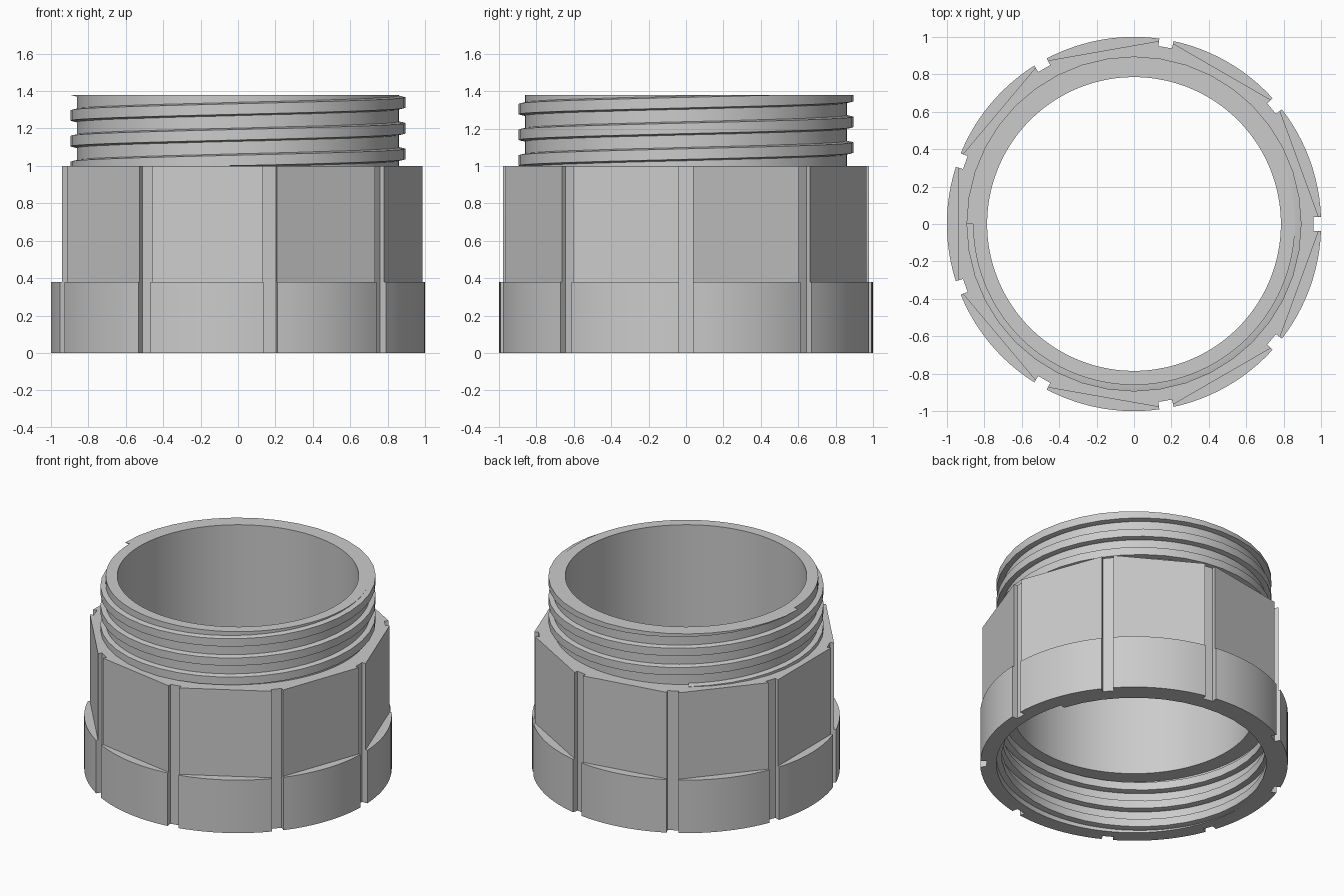
import bpy, bmesh
from math import cos, sin, radians, pi, tau

cube = bpy.data.objects.get("Cube")
if cube:
    bpy.data.objects.remove(cube, do_unlink=True)

grey = bpy.data.materials.new("plain grey")
grey.use_nodes = True
colour = (0.6, 0.6, 0.6, 1)
grey.diffuse_color = colour
grey.node_tree.nodes["Principled BSDF"].inputs["Base Color"].default_value = colour

SECTORS = 9
BASE_Z, BODY_Z, TOP_Z = 0.38, 1.0, 1.38
BORE, NECK, SOCKET = 0.785, 0.86, 0.895
PITCH = 0.1375


def finish(bm, name):
    bmesh.ops.remove_doubles(bm, verts=bm.verts, dist=1e-5)
    bmesh.ops.recalc_face_normals(bm, faces=bm.faces)
    mesh = bpy.data.meshes.new(name)
    bm.to_mesh(mesh)
    bm.free()
    mesh.materials.append(grey)
    obj = bpy.data.objects.new(name, mesh)
    bpy.context.collection.objects.link(obj)
    bpy.ops.object.select_all(action='DESELECT')
    obj.select_set(True)
    bpy.context.view_layer.objects.active = obj
    bpy.ops.object.shade_smooth_by_angle(angle=radians(25))


# Angles round the body: each sector has a groove floor, then the outer face
step = tau / SECTORS
groove = radians(2.2)
stations = []
for s in range(SECTORS):
    a = s * step
    stations += [(a - groove, True), (a + groove, True)]
    n = 12
    span = step - 2 * groove
    stations += [(a + groove + span * i / n, False) for i in range(n + 1)]


def round_wall(a, in_groove):
    return 0.96 if in_groove else 1.0


def flat_wall(a, in_groove):
    off_middle = a % step - step / 2
    return 0.96 if in_groove else 0.94 / cos(off_middle)


def circle(r):
    return lambda a, in_groove: r


# Sleeve: collar, nine-sided body, neck, bore and wider socket in one closed loft
rings = [(round_wall, 0), (round_wall, BASE_Z), (flat_wall, BASE_Z), (flat_wall, BODY_Z),
         (circle(NECK), BODY_Z), (circle(NECK), TOP_Z), (circle(BORE), TOP_Z),
         (circle(BORE), BASE_Z), (circle(SOCKET), BASE_Z), (circle(SOCKET), 0)]
bm = bmesh.new()
loops = []
for wall, z in rings:
    loops.append([bm.verts.new((wall(a, g) * cos(a), wall(a, g) * sin(a), z))
                  for a, g in stations])
for k, lower in enumerate(loops):
    upper = loops[(k + 1) % len(loops)]
    for i in range(len(stations)):
        j = (i + 1) % len(stations)
        bm.faces.new((lower[i], lower[j], upper[j], upper[i]))
finish(bm, "grooved_sleeve")


# Right-handed thread, trimmed flat where it runs past the ends of its wall
def thread(name, root, crest, z_low, z_high, phase_z, segments=40):
    half_crest, half_root = 0.028, 0.036
    inset = 0.008 if crest > root else -0.008
    profile = [(root - inset, -half_root), (root, -half_root), (crest, -half_crest),
               (crest, half_crest), (root, half_root), (root - inset, half_root)]
    first = int((z_low - half_crest - phase_z) / PITCH * segments) + 1
    last = int((z_high + half_crest - phase_z) / PITCH * segments)
    bm = bmesh.new()
    rows = []
    for i in range(first, last + 1):
        a = tau * i / segments
        zc = phase_z + PITCH * i / segments
        rows.append([bm.verts.new((r * cos(a), r * sin(a), min(max(zc + dz, z_low), z_high)))
                     for r, dz in profile])
    for p, q in zip(rows, rows[1:]):
        for k in range(len(profile) - 1):
            bm.faces.new((p[k], q[k], q[k + 1], p[k + 1]))
    bm.faces.new(rows[0])
    bm.faces.new(rows[-1])
    finish(bm, name)


thread("outer_thread", NECK, 0.895, BODY_Z, TOP_Z, 0.926)
thread("inner_thread", SOCKET, 0.86, 0, BASE_Z, -0.034)
